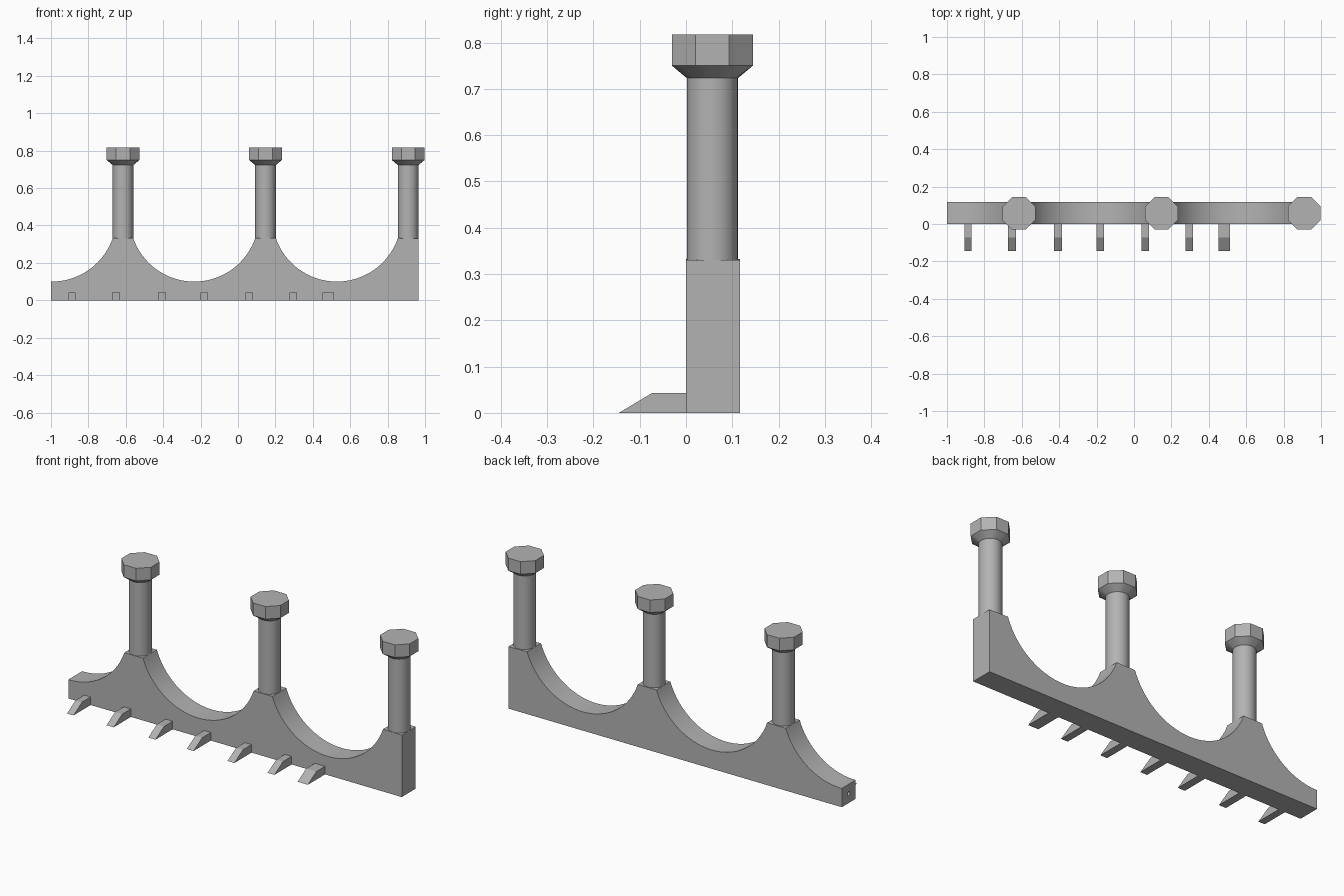
import bpy, bmesh, math
from mathutils import Vector

cube = bpy.data.objects.get("Cube")
if cube:
    bpy.data.objects.remove(cube, do_unlink=True)

grey = bpy.data.materials.new("plain grey")
grey.use_nodes = True
colour = (0.45, 0.45, 0.45, 1)
grey.diffuse_color = colour
grey.node_tree.nodes["Principled BSDF"].inputs["Base Color"].default_value = colour


def finish(name, bm, smooth=True):
    bmesh.ops.recalc_face_normals(bm, faces=bm.faces)
    mesh = bpy.data.meshes.new(name)
    bm.to_mesh(mesh)
    bm.free()
    mesh.materials.append(grey)
    obj = bpy.data.objects.new(name, mesh)
    bpy.context.collection.objects.link(obj)
    if smooth:
        bpy.ops.object.select_all(action='DESELECT')
        obj.select_set(True)
        bpy.context.view_layer.objects.active = obj
        bpy.ops.object.shade_smooth_by_angle(angle=math.radians(30))
    return obj


def extruded(name, points, offset, smooth=True):
    bm = bmesh.new()
    face = bm.faces.new([bm.verts.new(p) for p in points])
    ext = bmesh.ops.extrude_face_region(bm, geom=[face])
    new = [v for v in ext["geom"] if isinstance(v, bmesh.types.BMVert)]
    bmesh.ops.translate(bm, verts=new, vec=offset)
    return finish(name, bm, smooth)


# Scalloped base: circular valleys between three shoulders
DEPTH, SHOULDER, VALLEY, R = 0.117, 0.33, 0.10, 0.345
POSTS = (-0.615, 0.147, 0.91)
POST_R, POST_Y = 0.055, 0.057
HALF = math.asin((0.381 - POST_R) / R)


def arc(cx, start, end, steps):
    angles = [start + (end - start) * i / steps for i in range(steps + 1)]
    return [(cx + R * math.sin(a), 0, VALLEY + R - R * math.cos(a)) for a in angles]


outline = [(-1, 0, 0)]
outline += arc(-0.996, 0, HALF, 20)
outline[1] = (-1, 0, VALLEY)
for a, b in zip(POSTS, POSTS[1:]):
    outline += arc((a + b) / 2, -HALF, HALF, 40)
outline += [(0.965, 0, SHOULDER), (0.965, 0, 0)]
base = extruded("scalloped_base", outline, (0, DEPTH, 0))

# Small pin hole in the thin end
bm = bmesh.new()
bmesh.ops.create_cone(bm, cap_ends=True, segments=16, radius1=0.01, radius2=0.01, depth=0.08)
cutter = finish("pin_hole_cutter", bm, False)
cutter.rotation_euler.y = math.pi / 2
cutter.location = (-1, DEPTH / 2, 0.05)
cutter.hide_render = True
cutter.hide_viewport = True
hole = base.modifiers.new("pin_hole", 'BOOLEAN')
hole.operation = 'DIFFERENCE'
hole.object = cutter
hole.solver = 'EXACT'


# Posts with octagonal heads
def ring(bm, radius, z, octagon=False, n=32):
    verts = []
    for i in range(n):
        a = 2 * math.pi * (i + 0.5 * n / 8) / n
        r = radius
        if octagon:
            nearest = round(a / (math.pi / 4)) * math.pi / 4
            r = radius / math.cos(a - nearest)
        verts.append(bm.verts.new((r * math.cos(a), r * math.sin(a), z)))
    return verts


def loft(bm, rings):
    for low, high in zip(rings, rings[1:]):
        for i in range(len(low)):
            j = (i + 1) % len(low)
            bm.faces.new((low[i], low[j], high[j], high[i]))
    bm.faces.new(rings[0][::-1])
    bm.faces.new(rings[-1])


for label, x in zip(("right", "middle", "left"), POSTS):
    bm = bmesh.new()
    loft(bm, [ring(bm, POST_R, 0.30), ring(bm, POST_R, 0.73)])
    finish(label + "_post", bm).location = (x, POST_Y, 0)

    bm = bmesh.new()
    loft(bm, [ring(bm, POST_R, 0.723), ring(bm, 0.0875, 0.75, True),
              ring(bm, 0.0875, 0.817, True)])
    finish(label + "_octagonal_head", bm).location = (x, POST_Y, 0)

# Wedge-ended teeth along the front foot
TEETH = ((-0.887, 0.038), (-0.652, 0.042), (-0.406, 0.042), (-0.18, 0.04),
         (0.06, 0.04), (0.296, 0.04), (0.483, 0.06))
for i, (x, width) in enumerate(TEETH):
    left = x - width / 2
    profile = [(left, 0.005, 0), (left, -0.145, 0), (left, -0.073, 0.043), (left, 0.005, 0.043)]
    extruded("front_tooth_%d" % (i + 1), profile, (width, 0, 0), False)
